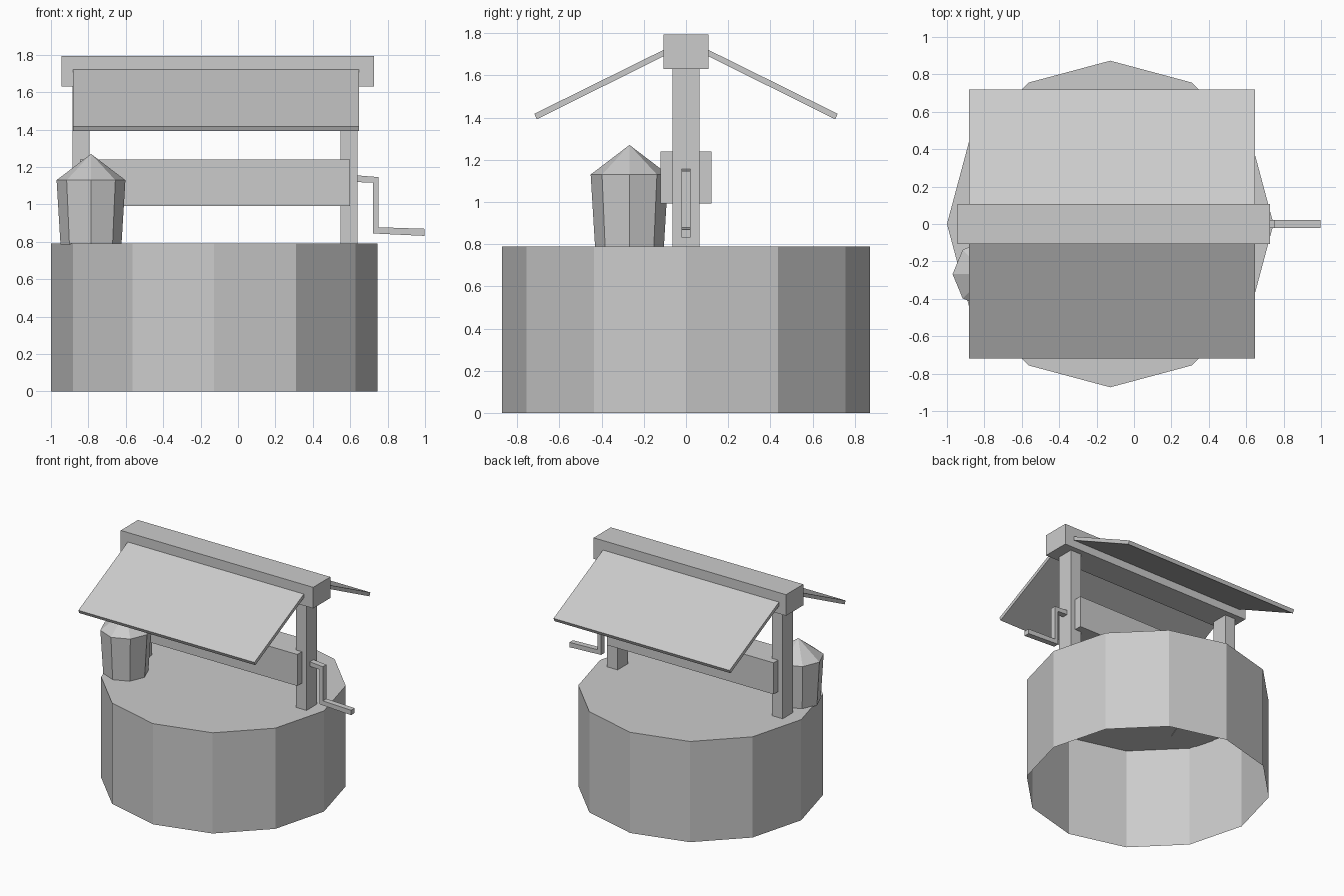
import bpy, bmesh

if "Cube" in bpy.data.objects:
    bpy.data.objects.remove(bpy.data.objects["Cube"])

CX = -0.12  # centre line of the frame


def finish(name, bm):
    bmesh.ops.recalc_face_normals(bm, faces=bm.faces[:])
    mesh = bpy.data.meshes.new(name)
    bm.to_mesh(mesh)
    bm.free()
    ob = bpy.data.objects.new(name, mesh)
    bpy.context.collection.objects.link(ob)
    return ob


def box(name, x, y, z):
    bm = bmesh.new()
    bmesh.ops.create_cube(bm, size=1)
    for v in bm.verts:
        for i, (a, b) in enumerate((x, y, z)):
            v.co[i] = a if v.co[i] < 0 else b
    return finish(name, bm)


def prism(name, pts, offset):
    # extrude a flat outline along an offset vector
    bm = bmesh.new()
    face = bm.faces.new([bm.verts.new(p) for p in pts])
    res = bmesh.ops.extrude_face_region(bm, geom=[face], use_keep_orig=True)
    new = [g for g in res["geom"] if isinstance(g, bmesh.types.BMVert)]
    bmesh.ops.translate(bm, verts=new, vec=offset)
    return finish(name, bm)


def frustum(bm, sides, r1, r2, z1, z2, x, y, caps):
    res = bmesh.ops.create_cone(bm, cap_ends=caps, segments=sides,
                                radius1=r1, radius2=r2, depth=z2 - z1)
    # turn so that a corner lies on the x axis
    for v in res["verts"]:
        v.co.x, v.co.y = v.co.y, -v.co.x
    bmesh.ops.translate(bm, verts=res["verts"], vec=(x, y, (z1 + z2) / 2))


# Well wall: twelve sides, closed top, open underneath
bm = bmesh.new()
frustum(bm, 12, 0.873, 0.873, 0, 0.79, -0.127, 0, True)
under = [f for f in bm.faces if all(v.co.z < 0.01 for v in f.verts)]
bmesh.ops.delete(bm, geom=under, context='FACES_ONLY')
well = finish("well_wall", bm)
# keep the open shell facing outwards
if max(well.data.polygons, key=lambda p: p.center.z).normal.z < 0:
    well.data.flip_normals()

# Posts, winding drum and ridge beam
box("left_post", (-0.885, -0.794), (-0.065, 0.065), (0.79, 1.64))
box("right_post", (0.548, 0.64), (-0.065, 0.065), (0.79, 1.64))
box("winding_drum", (-0.845, 0.60), (-0.122, 0.122), (0.993, 1.24))
box("ridge_beam", (-0.943, 0.727), (-0.107, 0.107), (1.63, 1.795))

# Sloping roof boards, mirrored front to back
profile = [(0.10, 1.724), (0.719, 1.418), (0.707, 1.392), (0.10, 1.694)]
for side, s in (("front", -1), ("back", 1)):
    prism(side + "_roof_board", [(-0.882, s * y, z) for y, z in profile], (1.528, 0, 0))

# Crank handle
outline = [(0.63, 1.156), (0.752, 1.146), (0.752, 0.878), (0.997, 0.870),
           (0.997, 0.832), (0.722, 0.845), (0.722, 1.116), (0.63, 1.120)]
prism("crank", [(x, -0.022, z) for x, z in outline], (0, 0.044, 0))

# Eight-sided tapered bucket with a pointed lid
bm = bmesh.new()
frustum(bm, 8, 0.163, 0.184, 0.785, 1.13, -0.786, -0.268, True)
top = [f for f in bm.faces if all(v.co.z > 1.12 for v in f.verts)]
res = bmesh.ops.poke(bm, faces=top)
res["verts"][0].co.z = 1.27
finish("lidded_bucket", bm)
